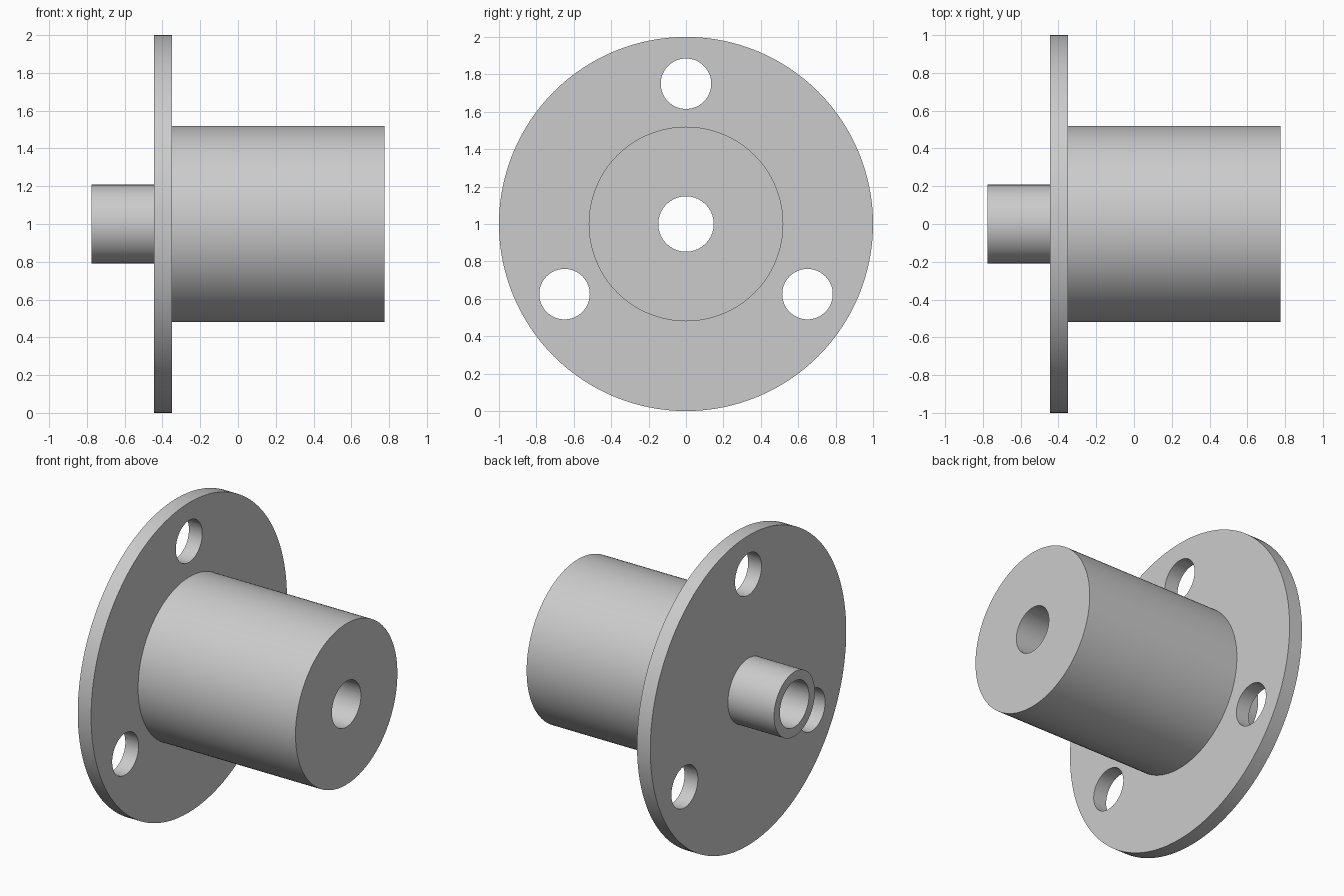
import bpy
import bmesh
from math import cos, sin, pi, radians
from mathutils import Vector

cube = bpy.data.objects.get("Cube")
if cube:
    bpy.data.objects.remove(cube, do_unlink=True)

SEGMENTS = 128
AXIS_Z = 1.0
BORE = 0.148

# Plain grey metal
grey = bpy.data.materials.new("grey_metal")
grey.use_nodes = True
colour = (0.6, 0.6, 0.6, 1)
grey.diffuse_color = colour
grey.node_tree.nodes["Principled BSDF"].inputs["Base Color"].default_value = colour


def lathe(name, profile):
    """Spin a closed (x, radius) outline round the x axis."""
    bm = bmesh.new()
    verts = [bm.verts.new((x, 0, r)) for x, r in profile]
    edges = [bm.edges.new((v, verts[i - 1])) for i, v in enumerate(verts)]
    bmesh.ops.spin(bm, geom=verts + edges, cent=(0, 0, 0), axis=(1, 0, 0),
                   angle=2 * pi, steps=SEGMENTS, use_merge=True)
    bmesh.ops.remove_doubles(bm, verts=bm.verts, dist=0.0001)
    bmesh.ops.recalc_face_normals(bm, faces=bm.faces)
    mesh = bpy.data.meshes.new(name)
    bm.to_mesh(mesh)
    bm.free()
    mesh.materials.append(grey)
    obj = bpy.data.objects.new(name, mesh)
    bpy.context.collection.objects.link(obj)
    obj.location.z = AXIS_Z
    return obj


# Short spigot, wide flange and long hub, turned as one piece with a bore
body = lathe("flanged_hub", [
    (-0.775, BORE), (-0.775, 0.208), (-0.445, 0.208), (-0.445, 1.0),
    (-0.35, 1.0), (-0.35, 0.52), (0.775, 0.52), (0.775, BORE),
])

# Three bolt holes through the flange
for angle in (90, 210, 330):
    a = radians(angle)
    spot = Vector((-0.4, 0.75 * cos(a), AXIS_Z + 0.75 * sin(a)))
    bpy.ops.mesh.primitive_cylinder_add(vertices=64, radius=0.135, depth=0.3,
                                        location=spot, rotation=(0, pi / 2, 0))
    cutter = bpy.context.object
    cutter.name = "bolt_hole_cutter"
    cutter.hide_render = True
    cutter.data.materials.append(grey)
    cut = body.modifiers.new("bolt_hole", "BOOLEAN")
    cut.operation = "DIFFERENCE"
    cut.solver = "EXACT"
    cut.object = cutter
    bpy.ops.object.select_all(action="DESELECT")
    body.select_set(True)
    bpy.context.view_layer.objects.active = body
    bpy.ops.object.modifier_apply(modifier=cut.name)
    bpy.data.objects.remove(cutter, do_unlink=True)

bpy.ops.object.shade_smooth_by_angle(angle=radians(30))
